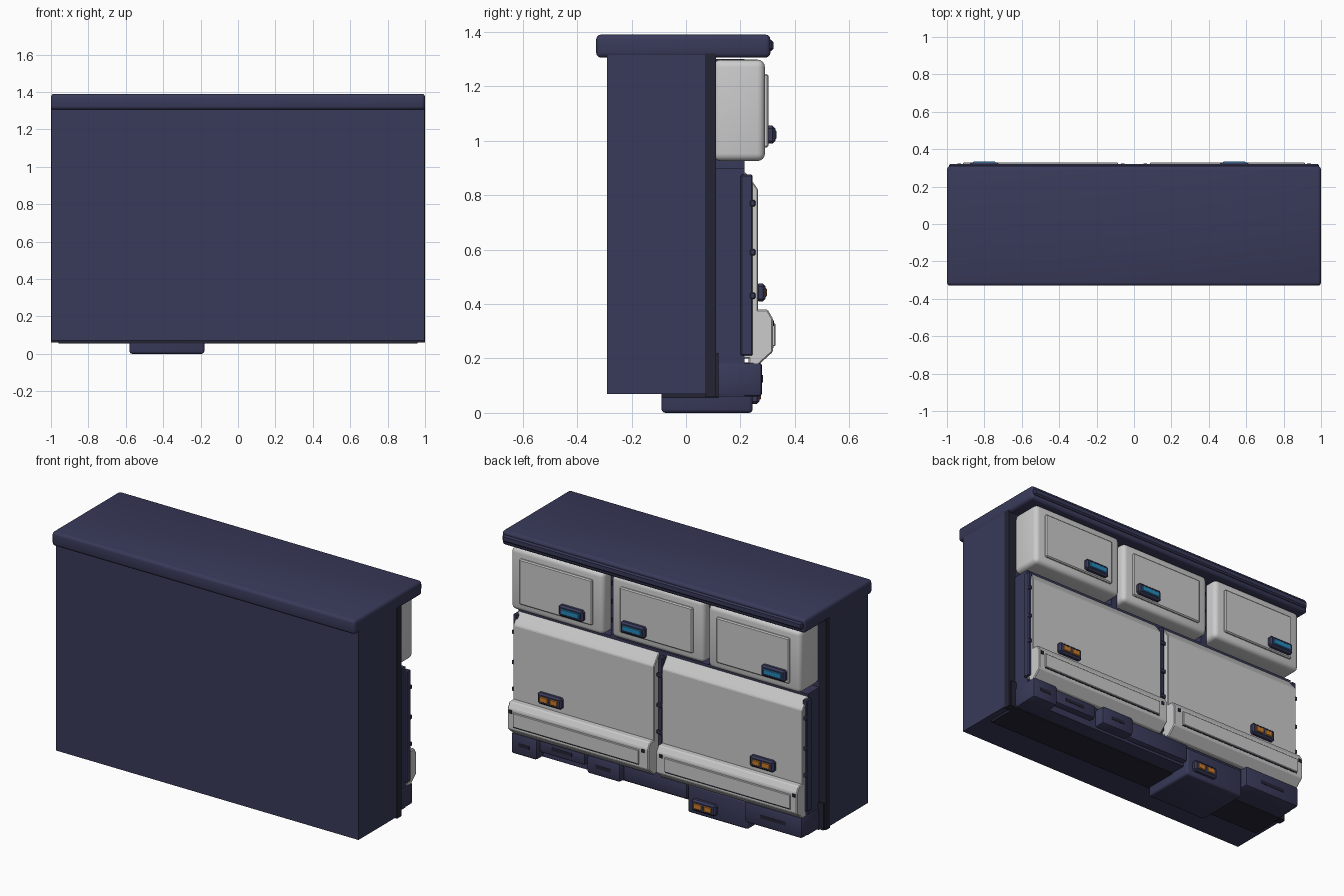
import bpy, bmesh
from math import radians

if "Cube" in bpy.data.objects:
    bpy.data.objects.remove(bpy.data.objects["Cube"])


def material(name, rgb):
    m = bpy.data.materials.new(name)
    m.diffuse_color = (*rgb, 1)
    m.use_nodes = True
    m.node_tree.nodes["Principled BSDF"].inputs["Base Color"].default_value = m.diffuse_color
    return m


NAVY = material("navy", (0.04, 0.042, 0.1))
DARK = material("dark_navy", (0.018, 0.018, 0.035))
BLUE = material("blue", (0.02, 0.25, 0.5))
ORANGE = material("orange", (0.6, 0.2, 0.02))


def finish(name, bm, mat, bevel, segs):
    bmesh.ops.recalc_face_normals(bm, faces=bm.faces)
    if bevel:
        bmesh.ops.bevel(bm, geom=bm.edges[:], offset=bevel, segments=segs,
                        profile=0.5, affect='EDGES', clamp_overlap=True)
    me = bpy.data.meshes.new(name)
    bm.to_mesh(me)
    bm.free()
    ob = bpy.data.objects.new(name, me)
    bpy.context.collection.objects.link(ob)
    if mat:
        me.materials.append(mat)
    if segs > 1:
        bpy.ops.object.select_all(action='DESELECT')
        bpy.context.view_layer.objects.active = ob
        ob.select_set(True)
        bpy.ops.object.shade_smooth_by_angle(angle=radians(35))
    return ob


def box(name, x, y, z, mat=None, bevel=0.0, segs=1):
    bm = bmesh.new()
    bmesh.ops.create_cube(bm, size=1)
    for v in bm.verts:
        v.co = [(r[0] + r[1]) / 2 + c * (r[1] - r[0]) for c, r in zip(v.co, (x, y, z))]
    return finish(name, bm, mat, bevel, segs)


def extrude_x(name, profile, x, mat=None, bevel=0.0, segs=1):
    bm = bmesh.new()
    f = bm.faces.new([bm.verts.new((x[0], y, z)) for y, z in profile])
    r = bmesh.ops.extrude_face_region(bm, geom=[f])
    verts = [g for g in r['geom'] if isinstance(g, bmesh.types.BMVert)]
    bmesh.ops.translate(bm, verts=verts, vec=(x[1] - x[0], 0, 0))
    return finish(name, bm, mat, bevel, segs)


def handle(name, cx, y, cz, windows, colour, w=0.16, h=0.066):
    box(name + "_housing", (cx - w / 2, cx + w / 2), (y - 0.01, y + 0.025),
        (cz - h / 2, cz + h / 2), NAVY, 0.01)
    n = len(windows)
    ww = 0.12 / n - (0.01 if n > 1 else 0)
    for off in windows:
        box(name + "_window", (cx + off - ww / 2, cx + off + ww / 2),
            (y, y + 0.03), (cz - 0.016, cz + 0.016), colour, 0.003)


# Cabinet carcass, rear frame and worktop
box("cabinet_body", (-0.998, 0.998), (-0.29, 0.09), (0.07, 1.33), NAVY)
for s in (-1, 1):
    box("frame_side", sorted((s * 0.95, s)), (0.07, 0.11), (0.06, 1.32), DARK)
    box("frame_side_foot", sorted((s * 0.95, s * 0.99)), (0.1, 0.12), (0.06, 0.22), DARK)
box("frame_back", (-0.96, 0.96), (0.08, 0.108), (0.06, 1.32), NAVY)
box("worktop", (-1, 1), (-0.33, 0.31), (1.305, 1.39), NAVY, 0.018, 3)
box("worktop_rail", (-0.99, 0.99), (0.29, 0.322), (1.33, 1.37), NAVY, 0.008)
box("underside_plate", (-0.96, 0.96), (-0.09, 0.12), (0.055, 0.1), DARK)

# Upper drawers; the middle one sits slightly back
for i, (x0, x1, top, hx) in enumerate([(0.345, 0.955, 0.29, 0.535),
                                       (-0.305, 0.305, 0.272, 0.14),
                                       (-0.955, -0.345, 0.29, -0.80)]):
    box("drawer", (x0, x1), (0.1, top), (0.925, 1.298), None, 0.028, 4)
    box("drawer_panel", (x0 + 0.065, x1 - 0.065), (0.2, top + 0.013),
        (0.975, 1.245), None, 0.006)
    handle("drawer_handle", hx, top + 0.013, 1.022, [0], BLUE)
for x in (-0.325, 0.325):
    box("drawer_post", (x - 0.02, x + 0.02), (0.1, 0.215), (0.9, 1.3), NAVY)
    for z in (1.0, 1.11, 1.22):
        box("post_bolt", (x - 0.01, x + 0.01), (0.21, 0.225), (z - 0.012, z + 0.012), DARK)

# Lower frame carrying the two doors
box("lower_frame", (-0.955, 0.955), (0.1, 0.215), (0.06, 0.9), NAVY)
for x in (-0.955, 0.0, 0.955):
    box("lower_post", (x - 0.015, x + 0.015), (0.2, 0.245), (0.21, 0.875), NAVY, 0.005)
    for z in (0.43, 0.59, 0.77):
        box("lower_bolt", (x - 0.018, x + 0.018), (0.235, 0.255),
            (z - 0.012, z + 0.012), NAVY, 0.004)

# Doors with sloped top and bulging bottom flap, one on each side
DOOR = [(0.2, 0.2), (0.2, 0.885), (0.218, 0.885), (0.255, 0.835), (0.265, 0.82),
        (0.265, 0.36), (0.24, 0.34), (0.24, 0.2)]
FLAP = [(0.23, 0.18), (0.265, 0.175), (0.32, 0.225), (0.32, 0.345),
        (0.30, 0.38), (0.25, 0.38), (0.23, 0.35)]
for s in (-1, 1):
    xs = sorted((s * 0.025, s * 0.955))
    extrude_x("door", DOOR, xs, None, 0.004)
    extrude_x("door_flap", FLAP, xs, None, 0.005)
    box("flap_panel", sorted((s * 0.085, s * 0.915)), (0.3, 0.328), (0.245, 0.33), None, 0.003)
    box("flap_groove", sorted((s * 0.085, s * 0.915)), (0.3, 0.3215), (0.239, 0.245), DARK)
    for bx in (0.06, 0.935):
        box("flap_bolt", (s * bx - 0.01, s * bx + 0.01), (0.31, 0.324), (0.32, 0.34), DARK)
    handle("door_handle", s * 0.70, 0.267, 0.442, [-0.032, 0.032], ORANGE)

# Plinth blocks: x range, front, bottom, optional slot
for x0, x1, front, z0, slot in [(0.79, 0.96, 0.28, 0.06, True),
                                (0.49, 0.79, 0.255, 0.10, True),
                                (0.24, 0.46, 0.28, 0.075, True),
                                (-0.18, 0.24, 0.25, 0.075, False),
                                (-0.96, -0.58, 0.28, 0.06, True)]:
    box("plinth_block", (x0, x1), (0.1, front), (z0, 0.185), NAVY, 0.014, 2)
    if slot:
        m, zm = (x1 - x0) * 0.28, (z0 + 0.185) / 2
        box("plinth_slot", (x0 + m, x1 - m), (front - 0.02, front + 0.002),
            (zm - 0.01, zm + 0.01), DARK)

# Bottom drawer standing on the ground
box("foot_drawer", (-0.58, -0.18), (-0.09, 0.245), (0, 0.17), NAVY, 0.014, 3)
handle("foot_handle", -0.30, 0.245, 0.065, [-0.032, 0.032], ORANGE)
